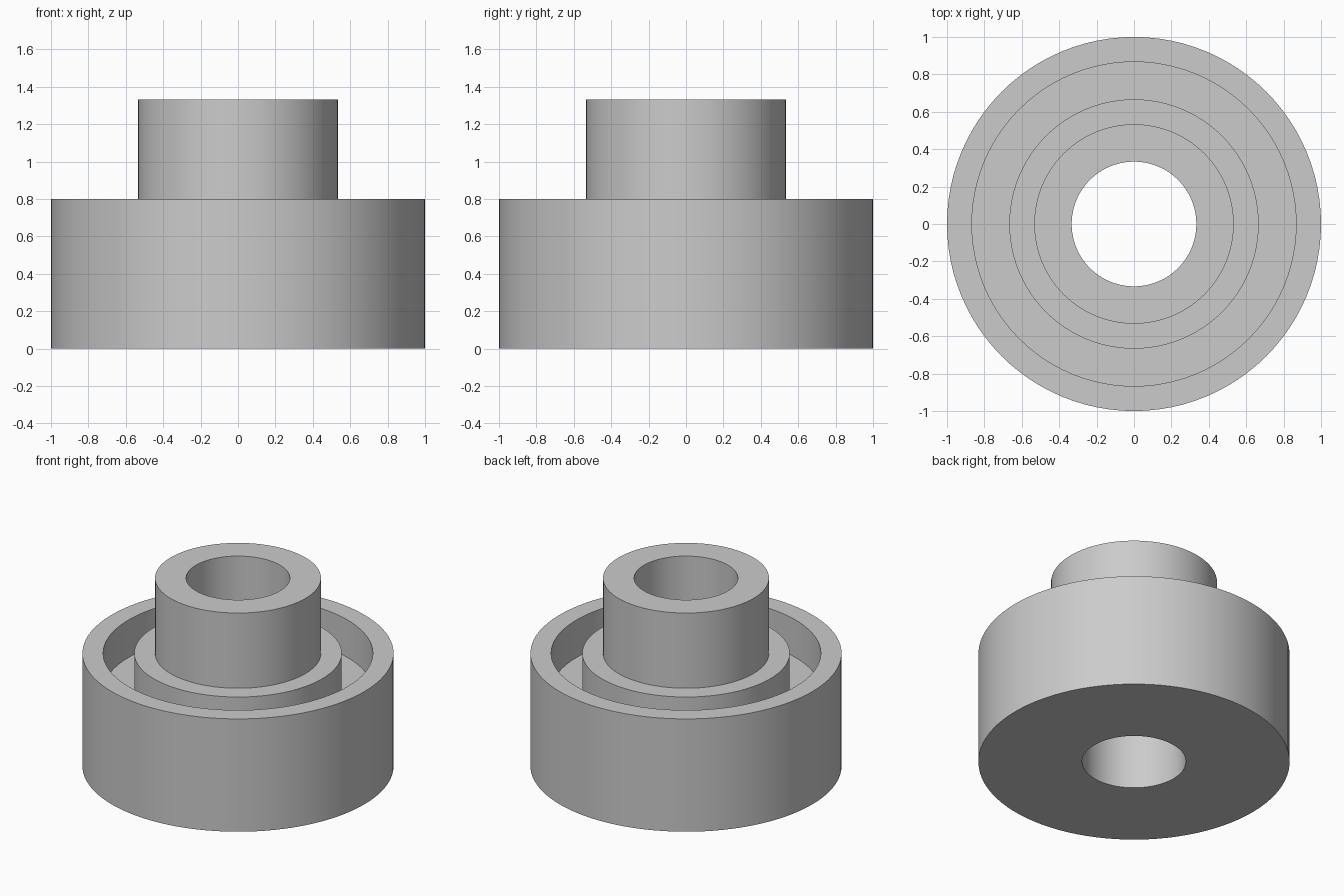
import bpy
import bmesh
import math

cube = bpy.data.objects.get("Cube")
if cube:
    bpy.data.objects.remove(cube, do_unlink=True)

UNIT = 1 / 15  # all dimensions are whole multiples of this
SEGMENTS = 96

grey = bpy.data.materials.new("plain grey")
grey.use_nodes = True
grey.diffuse_color = (0.6, 0.6, 0.6, 1)
grey.node_tree.nodes["Principled BSDF"].inputs["Base Color"].default_value = (0.6, 0.6, 0.6, 1)


def lathe(name, profile, material):
    """Revolve a closed (radius, height) profile about the z axis."""
    bm = bmesh.new()
    verts = [bm.verts.new((r * UNIT, 0, z * UNIT)) for r, z in profile]
    edges = [bm.edges.new((v, verts[i - 1])) for i, v in enumerate(verts)]
    bmesh.ops.spin(bm, geom=verts + edges, cent=(0, 0, 0), axis=(0, 0, 1),
                   angle=math.tau, steps=SEGMENTS, use_merge=True)
    bmesh.ops.remove_doubles(bm, verts=bm.verts, dist=0.0001)
    bmesh.ops.recalc_face_normals(bm, faces=bm.faces)
    mesh = bpy.data.meshes.new(name)
    bm.to_mesh(mesh)
    bm.free()
    mesh.materials.append(material)
    obj = bpy.data.objects.new(name, mesh)
    bpy.context.collection.objects.link(obj)
    bpy.ops.object.select_all(action="DESELECT")
    obj.select_set(True)
    bpy.context.view_layer.objects.active = obj
    bpy.ops.object.shade_smooth_by_angle(angle=math.radians(30))
    return obj


# Wide base with an annular groove, a raised neck and a through bore
lathe("grooved_hub", [
    (5, 0), (15, 0),               # underside
    (15, 12), (13, 12),            # outer wall and rim
    (13, 8), (10, 8), (10, 12),    # groove
    (8, 12), (8, 20), (5, 20),     # shoulder and neck
], grey)
